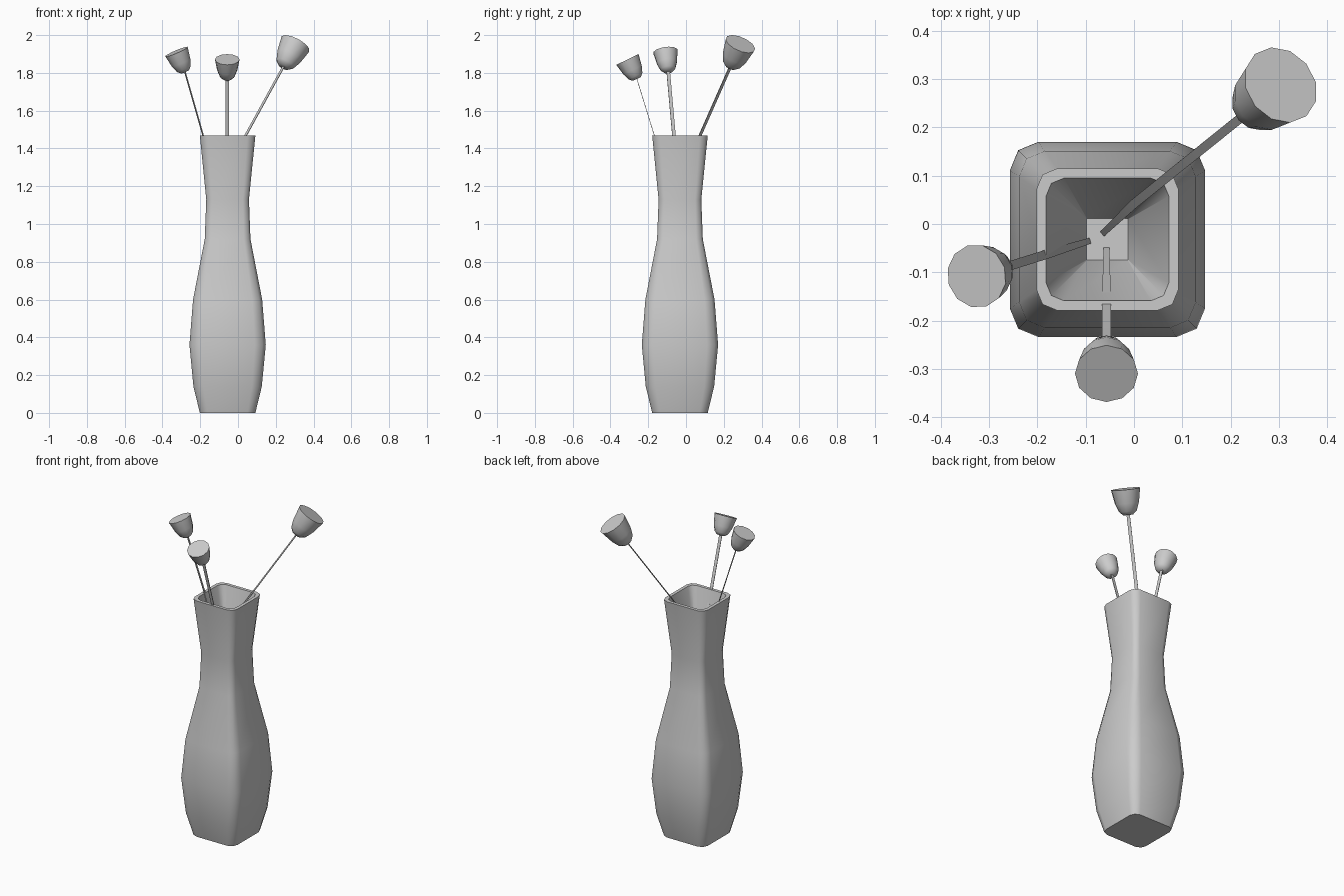
import bpy, bmesh, math
from mathutils import Vector

if "Cube" in bpy.data.objects:
    bpy.data.objects.remove(bpy.data.objects["Cube"])

CX, CY = -0.055, -0.032   # vase axis


def finish(name, bm, angle=50):
    bmesh.ops.recalc_face_normals(bm, faces=bm.faces[:])
    me = bpy.data.meshes.new(name)
    bm.to_mesh(me)
    bm.free()
    ob = bpy.data.objects.new(name, me)
    bpy.context.collection.objects.link(ob)
    bpy.ops.object.select_all(action='DESELECT')
    ob.select_set(True)
    bpy.context.view_layer.objects.active = ob
    bpy.ops.object.shade_smooth_by_angle(angle=math.radians(angle))
    return ob


def loft(name, rings, angle=50):
    """Skin a list of equal point rings and cap both ends."""
    bm = bmesh.new()
    loops = [[bm.verts.new(p) for p in ring] for ring in rings]
    n = len(loops[0])
    for a, b in zip(loops, loops[1:]):
        for i in range(n):
            j = (i + 1) % n
            bm.faces.new((a[i], a[j], b[j], b[i]))
    bm.faces.new(loops[0][::-1])
    bm.faces.new(loops[-1])
    return finish(name, bm, angle)


def rounded_square(half, z, corner=0.29):
    r = half * corner
    pts = []
    for q in range(4):
        c = math.radians(45 + 90 * q)
        mx = (half - r) * math.copysign(1, math.cos(c))
        my = (half - r) * math.copysign(1, math.sin(c))
        for k in (-45, 0, 45):
            a = c + math.radians(k)
            pts.append((CX + mx + r * math.cos(a), CY + my + r * math.sin(a), z))
    return pts


# Vase: outer wall, flat rim, then inner funnel down to a small square floor
outer = [(0.147, 0), (0.181, 0.14), (0.202, 0.36), (0.183, 0.60),
         (0.121, 0.92), (0.113, 1.13), (0.147, 1.468)]
rings = [rounded_square(h, z) for h, z in outer]
rings += [rounded_square(0.127, 1.468), rounded_square(0.043, 1.1, 0.03)]
loft("vase", rings)


def flower_head(name, base, rim):
    """Twelve-sided closed cup between the base and rim centres."""
    base, rim = Vector(base), Vector(rim)
    axis = rim - base
    s = axis.length
    rot = axis.to_track_quat('Z', 'Y')
    profile = [(0.20, 0), (0.35, 0.14), (0.47, 0.46), (0.57, 1.0)]
    loft(name, [[base + rot @ Vector((r * s * math.cos(math.tau * i / 12),
                                      r * s * math.sin(math.tau * i / 12), t * s))
                 for i in range(12)] for r, t in profile])


def stem(name, path, width=0.019, thick=0.003):
    """Thin flat strip, its width lying level across the lean."""
    path = [Vector(p) for p in path]
    lean = path[-1] - path[0]
    side = Vector((-lean.y, lean.x, 0)).normalized()
    flat = lean.cross(side).normalized()
    sections = []
    for i, p in enumerate(path):
        w = width * (0.65 if i == 0 else 1) / 2
        sections.append([p + side * a * w + flat * b * thick / 2
                         for a, b in ((-1, -1), (1, -1), (1, 1), (-1, 1))])
    loft(name, sections, 30)


# Flowers: stem foot, stem bend, cup base, cup rim
flowers = {
    "front": ((-0.057, -0.05, 1.1), (-0.057, -0.168, 1.47),
              (-0.057, -0.26, 1.768), (-0.057, -0.31, 1.871)),
    "left": ((-0.092, -0.035, 1.1), (-0.185, -0.064, 1.47),
             (-0.281, -0.094, 1.806), (-0.326, -0.108, 1.912)),
    "right": ((-0.065, -0.02, 1.1), (0.0, 0.042, 1.395),
              (0.24, 0.235, 1.832), (0.304, 0.288, 1.953)),
}
for side, (foot, bend, base, rim) in flowers.items():
    stem(side + "_stem", (foot, bend, base))
    flower_head(side + "_flower", base, rim)
